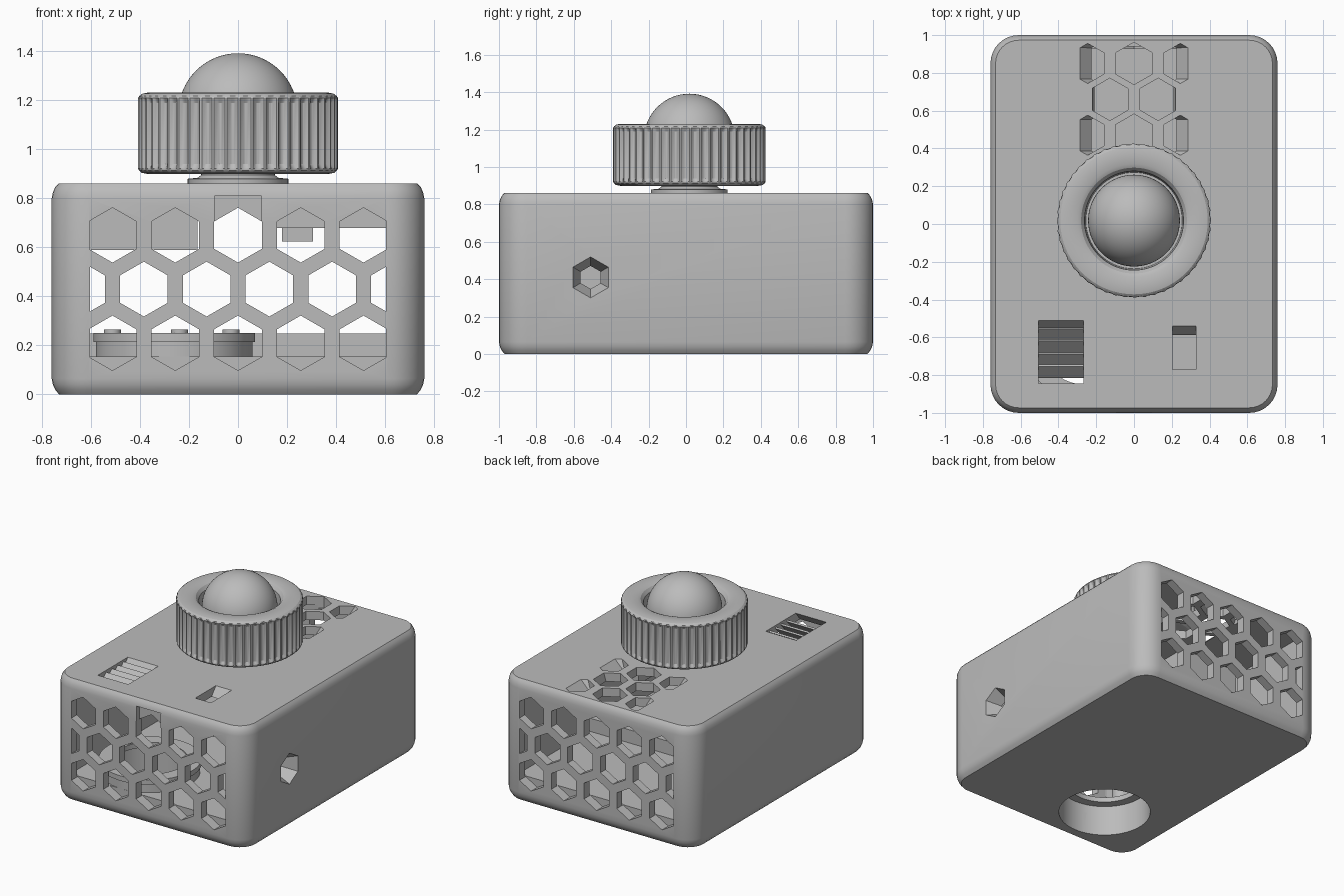
import bpy, bmesh
from math import sin, cos, pi, radians
from mathutils import Matrix, Vector

if "Cube" in bpy.data.objects:
    bpy.data.objects.remove(bpy.data.objects["Cube"])

grey = bpy.data.materials.new("plain grey")
grey.use_nodes = True
COLOUR = (0.5, 0.5, 0.5, 1)
grey.diffuse_color = COLOUR
grey.node_tree.nodes["Principled BSDF"].inputs["Base Color"].default_value = COLOUR

HEX = 0.112                 # hexagon corner radius
STEP = 0.256                # hexagon column spacing
KNOB = Vector((0, 0.018, 0))


def finish(name, bm):
    bmesh.ops.recalc_face_normals(bm, faces=bm.faces)
    mesh = bpy.data.meshes.new(name)
    bm.to_mesh(mesh)
    bm.free()
    mesh.materials.append(grey)
    ob = bpy.data.objects.new(name, mesh)
    bpy.context.collection.objects.link(ob)
    return ob


def hulls(name, solids):
    """One object made of several convex solids."""
    bm = bmesh.new()
    for points in solids:
        verts = [bm.verts.new(p) for p in points]
        bmesh.ops.convex_hull(bm, input=verts)
    bmesh.ops.dissolve_limit(bm, angle_limit=radians(0.5), verts=bm.verts, edges=bm.edges)
    return finish(name, bm)


def box_points(x, y, z):
    return [(a, b, c) for a in x for b in y for c in z]


def hexagon(u, v, r=HEX, limit=9):
    """Pointed-top hexagon, cut off where |u| passes the limit."""
    ring = [(u + r * sin(i * pi / 3), v + r * cos(i * pi / 3)) for i in range(6)]
    out = []
    for (a, b), (c, d) in zip(ring, ring[1:] + ring[:1]):
        if abs(a) <= limit:
            out.append((a, b))
        if (abs(a) <= limit) != (abs(c) <= limit):
            edge = limit if u > 0 else -limit
            t = (edge - a) / (c - a)
            out.append((edge, b + t * (d - b)))
    return out


def cut(target, cutter):
    cutter.hide_render = True
    mod = target.modifiers.new("cut", "BOOLEAN")
    mod.operation = "DIFFERENCE"
    mod.solver = "EXACT"
    mod.object = cutter
    bpy.context.view_layer.objects.active = target
    bpy.ops.object.modifier_apply(modifier=mod.name)
    bpy.data.objects.remove(cutter)


def rounded_block(name, hx, hy, radius, levels):
    """Stack of rounded rectangles; each level is (height, inset)."""
    bm = bmesh.new()
    loops = []
    for z, inset in levels:
        r = radius - inset
        loop = []
        for k, (sx, sy) in enumerate(((1, 1), (-1, 1), (-1, -1), (1, -1))):
            for i in range(9):
                a = (k + i / 8) * pi / 2
                loop.append(bm.verts.new((sx * (hx - radius) + r * cos(a),
                                          sy * (hy - radius) + r * sin(a), z)))
        loops.append(loop)
    bridge(bm, loops)
    bm.faces.new(loops[0])
    bm.faces.new(loops[-1])
    return finish(name, bm)


def bridge(bm, loops):
    for lo, hi in zip(loops, loops[1:]):
        for i in range(len(lo)):
            j = (i + 1) % len(lo)
            bm.faces.new((lo[i], lo[j], hi[j], hi[i]))


def lathe(name, profile, centre, n=64, flute=None, closed=False):
    """Spin (radius, height, flute depth) points; flute gives depth by step."""
    bm = bmesh.new()
    flute = flute or [0]
    loops = []
    for r, z, depth in profile:
        loops.append([bm.verts.new((
            centre[0] + (r - depth * flute[i % len(flute)]) * cos(2 * pi * i / n),
            centre[1] + (r - depth * flute[i % len(flute)]) * sin(2 * pi * i / n), z))
            for i in range(n)])
    bridge(bm, loops + loops[:1] if closed else loops)
    if not closed:
        bm.faces.new(loops[0])
        bm.faces.new(loops[-1])
    return finish(name, bm)


# Enclosure shell with softened rims
case = rounded_block("case", 0.76, 1.0, 0.15, [
    (0, 0.03), (0.02, 0.014), (0.04, 0.005), (0.065, 0),
    (0.80, 0), (0.825, 0.005), (0.845, 0.014), (0.86, 0.027)])
cut(case, rounded_block("cavity", 0.66, 0.94, 0.06, [(0.155, 0), (0.80, 0)]))

# Honeycomb vents in the front and back walls
vents = []
for row, z in enumerate((0.21, 0.43, 0.65)):
    columns = [-2.5, -1.5, -0.5, 0.5, 1.5, 2.5] if row == 1 else [-2, -1, 0, 1, 2]
    for c in columns:
        ring = hexagon(c * STEP, z, limit=0.603)
        for near, far in ((-1.05, -0.93), (0.93, 1.05)):
            vents.append([(u, y, v) for u, v in ring for y in (near, far)])
cut(case, hulls("wall_vent_cutter", vents))

# Honeycomb vents in the lid, with sloped outer ends
vents = []
for row, y in enumerate((0.47, 0.66, 0.85)):
    for c in ([-0.5, 0.5] if row == 1 else [-1, 0, 1]):
        vents.append([(u, v, z) for z, lim in ((0.88, 0.305), (0.78, 0.205))
                      for u, v in hexagon(c * STEP, y, limit=lim)])
cut(case, hulls("lid_vent_cutter", vents))

# Slanted lid slots
slots = []
for x, y in (((-0.505, -0.267), (-0.845, -0.51)), ((0.205, 0.328), (-0.77, -0.54))):
    slots.append([(a, b + (z - 0.86) * 0.8, z) for a in x for b in y for z in (0.78, 0.9)])
cut(case, hulls("slot_cutter", slots))

# Tapered hexagonal side hole, front recess and floor opening
taper = [(x, u, v) for x, r in ((0.78, 0.119), (0.64, 0.052))
         for u, v in hexagon(-0.51, 0.41, r)]
cut(case, hulls("side_hole_cutter", [taper]))
cut(case, hulls("recess_cutter", [box_points((-0.095, 0.095), (-1.05, -0.965), (0.65, 0.81))]))
SPEAKER = (-0.26, -0.61)
cut(case, lathe("floor_cutter", [(0.3, -0.1, 0), (0.3, 0.3, 0)], SPEAKER))

# Louvre slats in the wide slot
for i in range(4):
    bm = bmesh.new()
    place = (Matrix.Translation((-0.386, -0.585 - 0.065 * i, 0.812))
             @ Matrix.Rotation(radians(45), 4, "X") @ Matrix.Diagonal((0.25, 0.088, 0.012, 1)))
    bmesh.ops.create_cube(bm, size=1, matrix=place)
    finish("louvre_slat", bm)

# Interior ring over the floor opening, with fixing studs
rings = [lathe("floor_ring", [(0.3, 0.15, 0), (0.32, 0.15, 0), (0.32, 0.215, 0), (0.33, 0.215, 0),
                              (0.33, 0.25, 0), (0.24, 0.25, 0), (0.24, 0.215, 0), (0.3, 0.215, 0)],
               SPEAKER, closed=True)]
for i in range(3):
    a = 2 * pi * i / 3 + 0.6
    spot = (SPEAKER[0] + 0.28 * cos(a), SPEAKER[1] + 0.28 * sin(a))
    rings.append(lathe("ring_stud", [(0.035, 0.24, 0), (0.035, 0.265, 0)], spot, 24))

# Interior sill, boards and connector
for name, x, y, z in (
        ("cross_sill", (-0.66, 0.66), (0.06, 0.14), (0.15, 0.248)),
        ("hanging_board", (-0.62, -0.165), (-0.3, 0.3), (0.59, 0.81)),
        ("switch_board", (0.16, 0.66), (-0.3, 0.3), (0.68, 0.81)),
        ("connector", (0.18, 0.305), (-0.2, 0.0), (0.625, 0.69))):
    hulls(name, [box_points(x, y, z)])

# Neck between lid and knob
neck = lathe("neck", [(0.205, 0.855, 0), (0.205, 0.88, 0), (0.165, 0.884, 0),
                      (0.15, 0.895, 0), (0.15, 0.93, 0)], KNOB)

# Fluted knob with a cupped top
knob = lathe("knob", [
    (0.37, 0.9, 0), (0.392, 0.904, 0), (0.404, 0.914, 0), (0.408, 0.922, 0.3),
    (0.408, 0.94, 1), (0.408, 1.19, 1), (0.408, 1.21, 0.3), (0.402, 1.218, 0),
    (0.39, 1.227, 0), (0.37, 1.231, 0), (0.30, 1.231, 0), (0.28, 1.222, 0),
    (0.262, 1.2, 0), (0.255, 1.08, 0)],
    KNOB, 288, flute=[0, 0, 0.011, 0.016, 0.016, 0.011])

# Ball seated in the knob
bm = bmesh.new()
bmesh.ops.create_uvsphere(bm, u_segments=64, v_segments=32, radius=0.243,
                          matrix=Matrix.Translation(KNOB + Vector((0, 0, 1.149))))
ball = finish("ball", bm)

# Smooth the curved parts, keeping their hard edges
bpy.ops.object.select_all(action="DESELECT")
for ob in [case, neck, knob, ball] + rings:
    ob.select_set(True)
bpy.context.view_layer.objects.active = case
bpy.ops.object.shade_smooth_by_angle(angle=radians(25))
